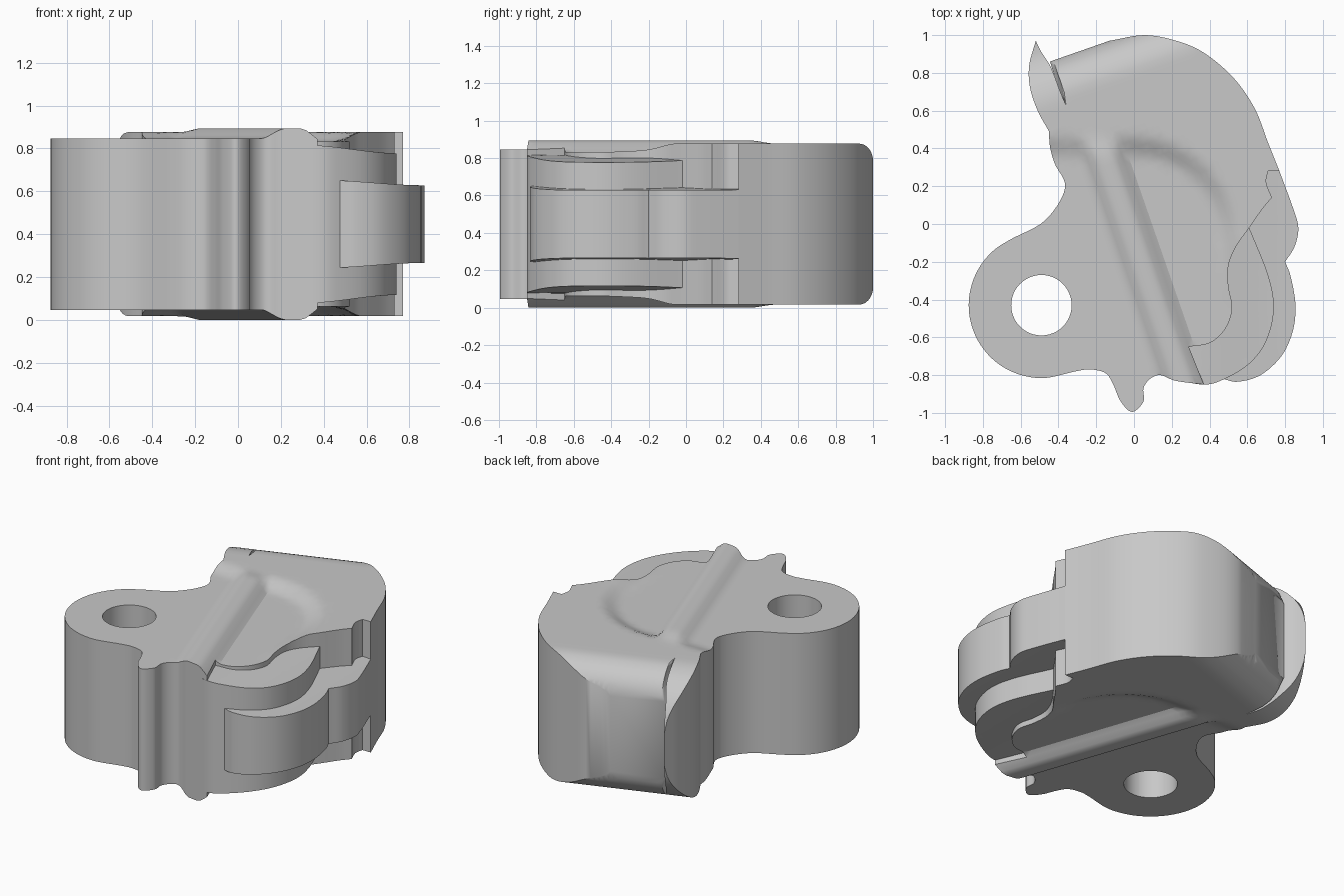
import bpy, bmesh, math
from mathutils import Vector
from mathutils.geometry import delaunay_2d_cdt

MID = 0.447                       # height of the mirror plane
ACROSS = Vector((0.945, 0.328))   # direction across the ridge
BACK = Vector((-0.328, 0.945))    # along the ridge, towards the rounded back

if "Cube" in bpy.data.objects:
    bpy.data.objects.remove(bpy.data.objects["Cube"], do_unlink=True)

grey = bpy.data.materials.new("plain_grey")
grey.use_nodes = True
colour = (0.58, 0.58, 0.58, 1)
grey.diffuse_color = colour
grey.node_tree.nodes["Principled BSDF"].inputs["Base Color"].default_value = colour


def smooth(low, high, value):
    k = min(max((value - low) / (high - low), 0), 1)
    return k * k * (3 - 2 * k)


def steps(start, end, count):
    return [start + (end - start) * i / count for i in range(count + 1)]


# Surface points lined up with the ridge, denser at the rounded back
GRID = [ACROSS * s + BACK * t for s in steps(-0.9, 0.9, 60)
        for t in steps(-1.02, 0.86, 47) + steps(0.87, 1.08, 21)]


def curve(points, detail=6):
    """Smooth open run through points given in hundredths."""
    pts = [Vector(p) / 100 for p in points]
    if len(pts) == 2:
        return pts
    ext = [2 * pts[0] - pts[1]] + pts + [2 * pts[-1] - pts[-2]]
    out = []
    for a, b, c, d in zip(ext, ext[1:], ext[2:], ext[3:]):
        for i in range(detail):
            t = i / detail
            out.append(0.5 * (2 * b + (c - a) * t + (2 * a - 5 * b + 4 * c - d) * t**2
                              + (3 * b - a - 3 * c + d) * t**3))
    return out + [pts[-1]]


def outline(*runs):
    """Join smooth runs; every join is a corner."""
    result = []
    for run in runs:
        for p in curve(run):
            if not result or (p - result[-1]).length > 0.002:
                result.append(p)
    if (result[0] - result[-1]).length < 0.002:
        result.pop()
    return result


def arc(x, y, radius, start, end, count):
    return [(x + radius * math.cos(math.radians(a)), y + radius * math.sin(math.radians(a)))
            for a in steps(start, end, count)]


def inside(p, sides):
    hit = False
    for a, b in sides:
        if (a.y > p.y) != (b.y > p.y):
            hit ^= p.x < a.x + (p.y - a.y) * (b.x - a.x) / (b.y - a.y)
    return hit


def slab(name, loops, half_height):
    """Mirrored slab within the loops; both faces follow half_height(position)."""
    coords, edges = [], []
    for loop in loops:
        first, n = len(coords), len(loop)
        coords += loop
        edges += [(first + i, first + (i + 1) % n) for i in range(n)]
    sides = [(coords[a], coords[b]) for a, b in edges]
    result = delaunay_2d_cdt(coords + [p for p in GRID if inside(p, sides)],
                             edges, [], 0, 0.0005)
    flat, tris = result[0], result[2]
    tris = [t for t in tris if inside(sum((flat[i] for i in t), Vector((0, 0))) / 3, sides)]
    bm = bmesh.new()
    top, low = {}, {}
    for i in sorted({i for t in tris for i in t}):
        h = half_height(flat[i])
        top[i] = bm.verts.new((*flat[i], MID + h))
        low[i] = bm.verts.new((*flat[i], MID - h))
    under = {top[i]: low[i] for i in top}
    for t in tris:
        bm.faces.new([top[i] for i in t])
        bm.faces.new([low[i] for i in reversed(t)])
    for edge in [e for e in bm.edges if e.is_boundary and e.verts[0] in under]:
        a, b = edge.verts
        bm.faces.new((a, b, under[b], under[a]))
    bmesh.ops.recalc_face_normals(bm, faces=bm.faces[:])
    mesh = bpy.data.meshes.new(name)
    bm.to_mesh(mesh)
    bm.free()
    mesh.materials.append(grey)
    obj = bpy.data.objects.new(name, mesh)
    bpy.context.collection.objects.link(obj)
    bpy.ops.object.select_all(action='DESELECT')
    obj.select_set(True)
    bpy.context.view_layer.objects.active = obj
    bpy.ops.object.shade_smooth_by_angle()


def rounded(co, reach, radius):
    d = min(max(BACK.dot(co) - reach + radius, 0), radius)
    return 0.43 - radius + math.sqrt(radius**2 - d**2)


# Body: lug, ridge, dished plate and rounded head
def body_height(co):
    s = ACROSS.dot(co)
    plate = 0.4 + 0.047 * smooth(-0.16, -0.06, s) - 0.062 * smooth(0, 0.1, s)
    reach = math.hypot(max(co.x, 0), max(co.y + 0.1, 0))
    head = smooth(0.44, 0.58, reach) * smooth(-0.45, -0.05, co.y)
    return min(plate + (0.43 - plate) * head, rounded(co, 0.96, 0.2) + 0.02 * (1 - head))


body_edge = outline(
    [(-45, 49), (-44.5, 41), (-42, 32), (-36.5, 19), (-47, 2)]
    + arc(-49, -43, 38.5, 115, 275, 10)
    + [(-31, -78), (-23, -77), (-15, -79), (-11, -85), (-7, -94), (-1, -99.5),
       (5, -94), (5, -87), (8.5, -82), (14, -80), (22, -83), (37, -85)],
    [(37, -85), (29, -65)],
    [(29, -65), (40, -63), (48, -56), (52, -45), (50, -33), (50, -22), (54, -12),
     (61, -2), (68, 8), (73, 14)],
    [(73, 14), (70, 22), (71, 28)],
    [(71, 28), (77, 28)],
    [(77, 28), (71, 43), (64, 61), (53, 77), (38, 90), (24, 96.5), (6, 100),
     (-13, 97)],
    [(-13, 97), (-44.5, 86)],
    [(-44.5, 86), (-35, 56)],
    [(-35, 56), (-38, 52)],
    [(-38, 52), (-45, 49)])
pivot_hole = [Vector(p) for p in arc(-0.49, -0.43, 0.16, 0, 352.5, 47)]
slab("body", [body_edge, pivot_hole], body_height)

# Recessed shelf beside the ridge
slab("side_shelf", [outline(
    [(20, -82), (37, -85), (48, -82), (61, -74), (70, -62), (74, -45), (71, -27),
     (61, -2)],
    [(61, -2), (45, 5)], [(45, 5), (15, -20)], [(15, -20), (20, -82)])],
    lambda co: 0.37 - 0.04 * smooth(0.3, 0.76, co.x))

# Tongue in the middle of the outer side
slab("side_tongue", [outline(
    [(47, -82), (55, -83.5), (67, -80), (78, -70), (84, -57), (85.5, -43),
     (83, -28), (80, -20)],
    [(80, -20), (85, -12), (87, -2), (84, 9), (77, 28)],
    [(77, 28), (60, 35)], [(60, 35), (40, 0)], [(40, 0), (47, -82)])],
    lambda co: 0.205 - 0.024 * smooth(0.4, 0.87, co.x))

# Leaf shaped fin closing the left end of the head
slab("end_fin", [outline(
    [(-52, 97), (-55.5, 84), (-55, 72), (-51, 60), (-45, 49)],
    [(-45, 49), (-38, 52)], [(-38, 52), (-33.5, 57)],
    [(-33.5, 57), (-39, 70), (-44, 83), (-49, 91), (-52, 97)])],
    lambda co: rounded(co, 1.09, 0.37))
